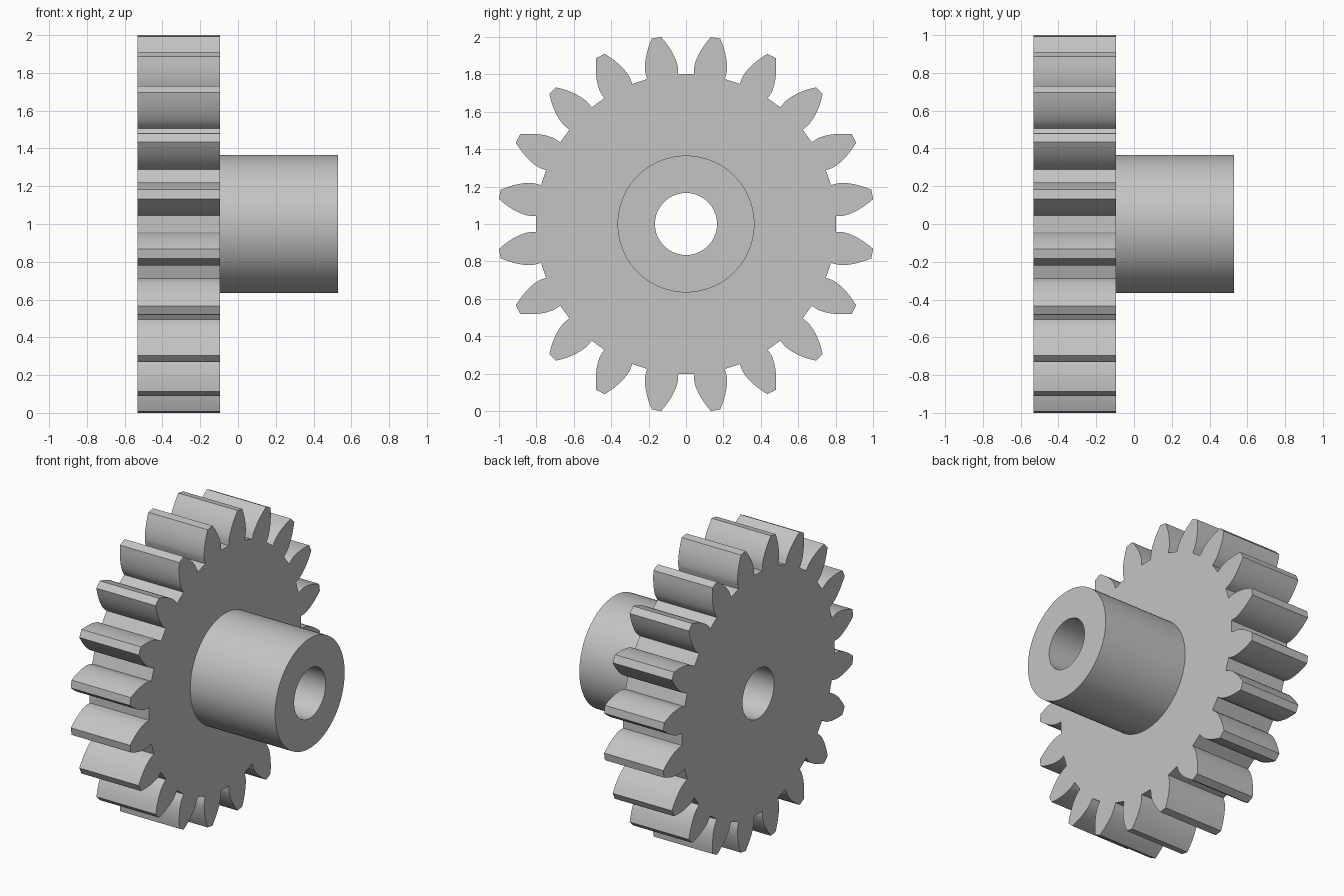
import bpy, bmesh
from math import sin, cos, tan, acos, pi, radians, sqrt

if "Cube" in bpy.data.objects:
    bpy.data.objects.remove(bpy.data.objects["Cube"], do_unlink=True)

TEETH = 20
TIP_R, PITCH_R, ROOT_R = 1.0085, 0.917, 0.802
PRESSURE = radians(24)
HUB_R, BORE_R = 0.366, 0.166
BACK_X, FACE_X, END_X = -0.533, -0.096, 0.53
CENTRE_Z = 1.0

steel = bpy.data.materials.new("grey steel")
steel.use_nodes = True
grey = (0.55, 0.55, 0.55, 1)
steel.diffuse_color = grey
steel.node_tree.nodes["Principled BSDF"].inputs["Base Color"].default_value = grey


def circle(radius, sides=96):
    return [(radius * cos(2 * pi * i / sides), radius * sin(2 * pi * i / sides))
            for i in range(sides)]


def half_angle(radius):
    """Half the angular thickness of an involute tooth at a radius."""
    base = PITCH_R * cos(PRESSURE)
    a = acos(min(1, base / radius))
    return pi / (2 * TEETH) + (tan(PRESSURE) - PRESSURE) - (tan(a) - a)


def gear_outline(steps=9):
    """Involute teeth with straight roots; a gap points straight up."""
    base = PITCH_R * cos(PRESSURE)
    # Samples crowd towards the base circle, where the flank bends most
    radii = [ROOT_R] + [base + (TIP_R - base) * (i / steps) ** 1.5
                        for i in range(steps + 1)]
    flank = [(r, half_angle(r)) for r in radii]
    tooth = [(r, -h) for r, h in flank] + [(r, h) for r, h in reversed(flank)]
    points = []
    for n in range(TEETH):
        middle = (n + 0.5) * 2 * pi / TEETH
        points += [(r * cos(middle + h), r * sin(middle + h)) for r, h in tooth]
    return points


def pierced_prism(name, outer, inner, x0, x1):
    """Extrude an outline with a hole along x."""
    bm = bmesh.new()
    rims = {x0: [], x1: []}
    for loop in (outer, inner):
        rings = [[bm.verts.new((x, y, z + CENTRE_Z)) for y, z in loop]
                 for x in (x0, x1)]
        count = len(loop)
        for i in range(count):
            j = (i + 1) % count
            bm.faces.new((rings[0][i], rings[0][j], rings[1][j], rings[1][i]))
        for x, ring in zip((x0, x1), rings):
            rims[x] += [bm.edges.get((ring[i], ring[(i + 1) % count]))
                        for i in range(count)]
    for edges in rims.values():
        bmesh.ops.triangle_fill(bm, edges=edges, use_beauty=True)
    bmesh.ops.recalc_face_normals(bm, faces=bm.faces[:])
    mesh = bpy.data.meshes.new(name)
    bm.to_mesh(mesh)
    bm.free()
    mesh.materials.append(steel)
    mesh.shade_smooth()
    mesh.set_sharp_from_angle(angle=radians(25))
    obj = bpy.data.objects.new(name, mesh)
    bpy.context.collection.objects.link(obj)
    return obj


# Toothed wheel, then the plain hub on its +x side, sharing one bore
pierced_prism("toothed_wheel", gear_outline(), circle(BORE_R), BACK_X, FACE_X)
pierced_prism("hub", circle(HUB_R), circle(BORE_R), FACE_X, END_X)
